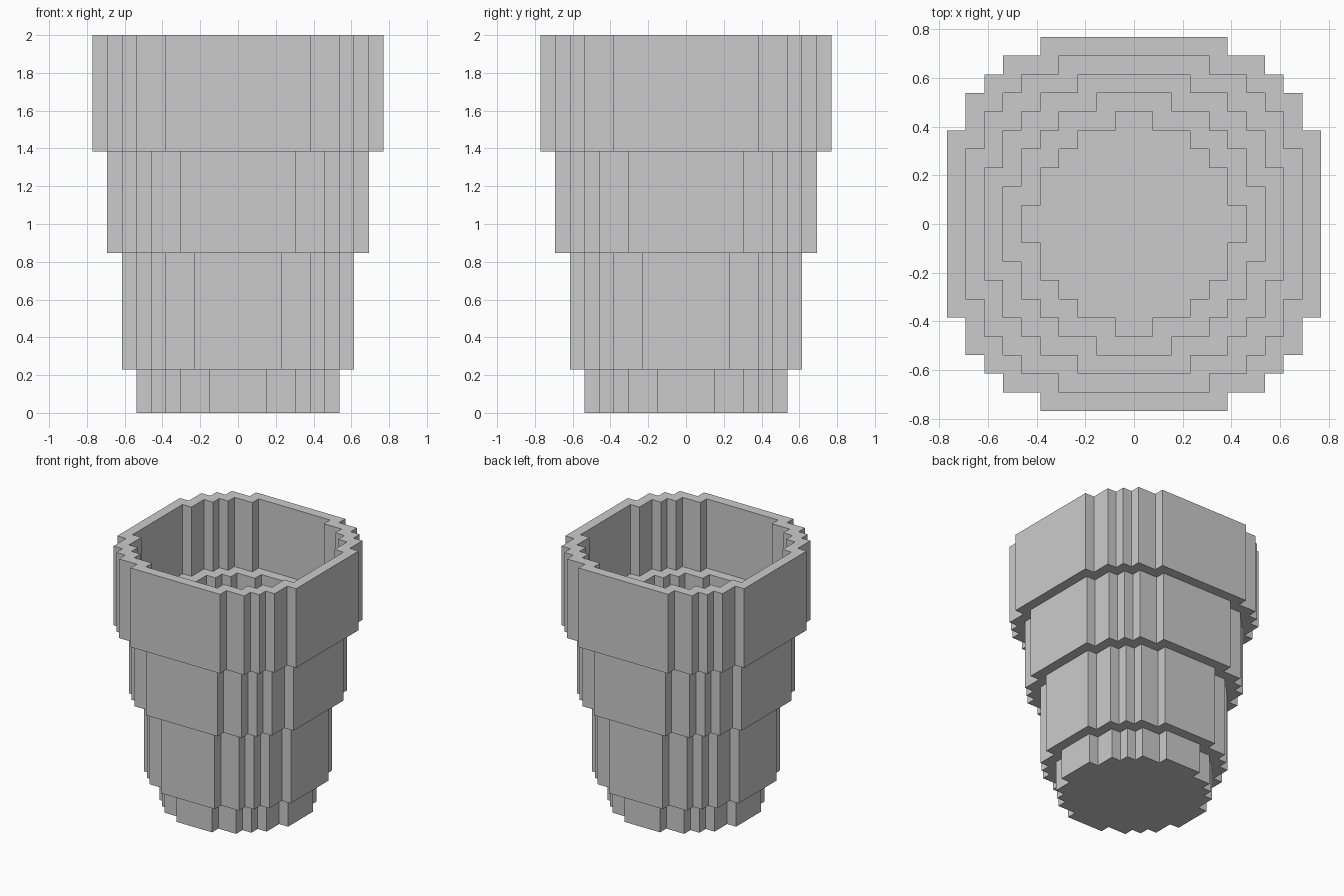
import bpy, bmesh

if "Cube" in bpy.data.objects:
    bpy.data.objects.remove(bpy.data.objects["Cube"])

U = 2 / 26  # size of one block


def outline(r):
    """Stepped circle of radius r blocks, counter-clockwise."""
    quad = [(r, r-5), (r-1, r-5), (r-1, r-3), (r-2, r-3), (r-2, r-2),
            (r-3, r-2), (r-3, r-1), (r-5, r-1), (r-5, r)]
    pts = []
    for _ in range(4):
        pts += quad
        quad = [(-y, x) for x, y in quad]
    return pts


# wall profile (radius, height) in blocks: up the outside, over the rim, down the inside
profile = [(7, 0), (7, 3), (8, 3), (8, 11), (9, 11), (9, 18), (10, 18), (10, 26),
           (9, 26), (9, 19), (8, 19), (8, 12), (7, 12), (7, 4), (6, 4), (6, 1)]

bm = bmesh.new()
rings = [[bm.verts.new((x * U, y * U, z * U)) for x, y in outline(r)]
         for r, z in profile]
for a, b in zip(rings, rings[1:]):
    n = len(a)
    for i in range(n):
        j = (i + 1) % n
        bm.faces.new((a[i], a[j], b[j], b[i]))

# underside and inner floor
bm.faces.new(rings[0][::-1])
bm.faces.new(rings[-1])
bmesh.ops.recalc_face_normals(bm, faces=bm.faces[:])

mesh = bpy.data.meshes.new("stepped_cup")
bm.to_mesh(mesh)
bm.free()
cup = bpy.data.objects.new("stepped_cup", mesh)
bpy.context.collection.objects.link(cup)
